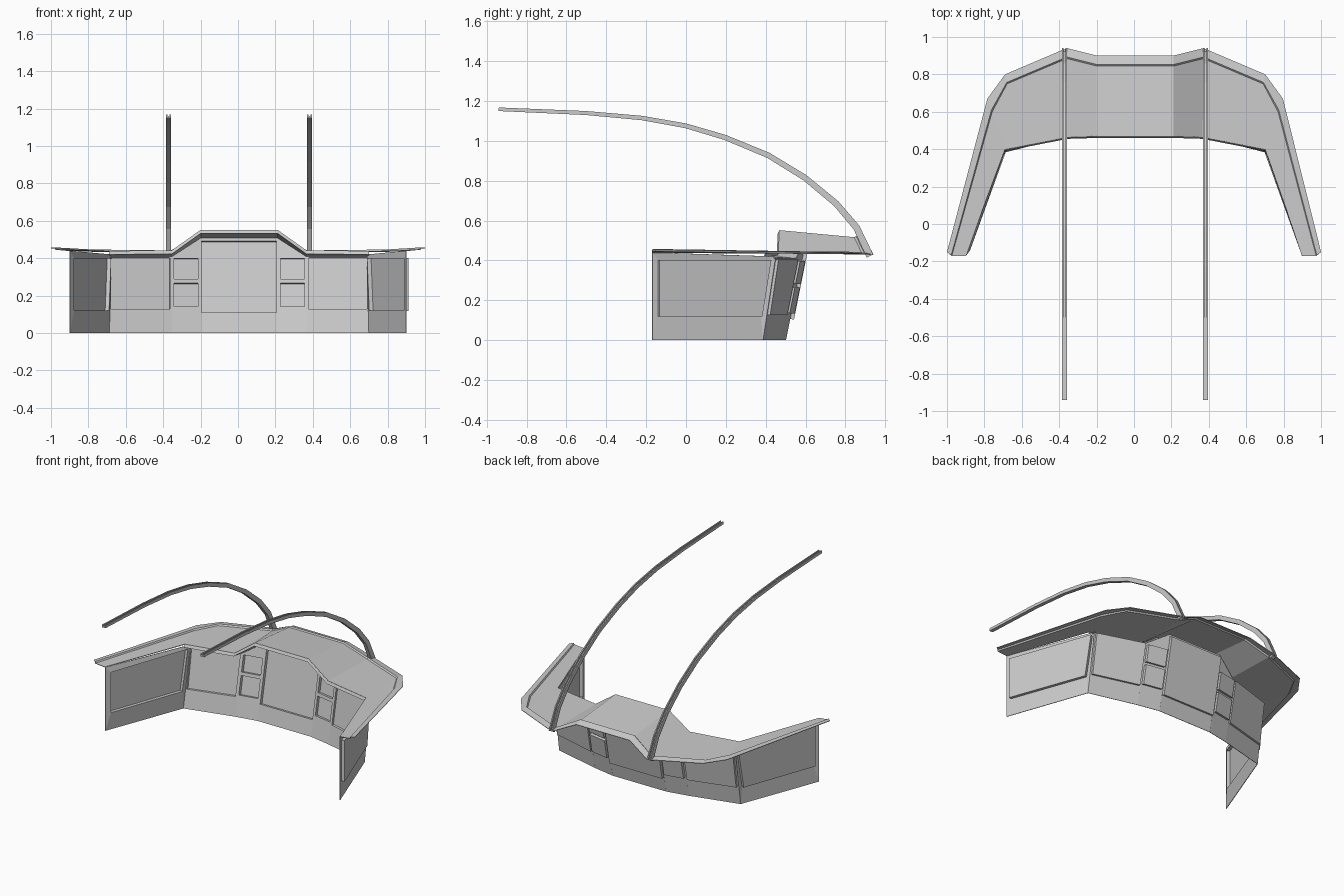
import bpy, bmesh
from mathutils import Vector

old = bpy.data.objects.get("Cube")
if old:
    bpy.data.objects.remove(old, do_unlink=True)

grey = bpy.data.materials.new("plain grey")
grey.use_nodes = True
grey.diffuse_color = (0.6, 0.6, 0.6, 1)
bsdf = next(n for n in grey.node_tree.nodes if n.type == "BSDF_PRINCIPLED")
bsdf.inputs["Base Color"].default_value = grey.diffuse_color
SHIFT = 0.006  # sideways offset of everything but the hood tips


def side(p, s):
    """Place a half-model point on side s (+1 left, -1 right)."""
    x, y, z = p
    return Vector((x * s + (SHIFT if x < 0.9 else 0), y, z))


def build(name, quads, sheet=0.004):
    """Join quads into one object, optionally as a thin sheet."""
    bm = bmesh.new()
    for q in quads:
        pts = []
        for p in q:
            if all((Vector(p) - o).length > 1e-5 for o in pts):
                pts.append(Vector(p))
        if len(pts) > 2:
            bm.faces.new([bm.verts.new(p) for p in pts])
    bmesh.ops.remove_doubles(bm, verts=bm.verts, dist=1e-5)
    bmesh.ops.recalc_face_normals(bm, faces=bm.faces)
    mesh = bpy.data.meshes.new(name)
    bm.to_mesh(mesh)
    bm.free()
    mesh.materials.append(grey)
    ob = bpy.data.objects.new(name, mesh)
    bpy.context.scene.collection.objects.link(ob)
    if sheet:
        mod = ob.modifiers.new("sheet", "SOLIDIFY")
        mod.thickness = sheet
        mod.offset = 0
    return ob


def strips(rows):
    """Quads between neighbouring rows of points."""
    return [(a[i], a[i + 1], b[i + 1], b[i])
            for a, b in zip(rows, rows[1:]) for i in range(len(a) - 1)]


def ring(a, b):
    """Quads joining two four-cornered loops."""
    return [(a[i], a[(i + 1) % 4], b[(i + 1) % 4], b[i]) for i in range(4)]


def pocket(outer, inner, push):
    """Frame, walls and floor of a recessed panel."""
    floor = [p + Vector(push) for p in inner]
    return ring(outer, inner) + ring(inner, floor) + [tuple(floor)]


# Dashboard wall: x, foot y, backward lean, top z
STATIONS = [(0, 0.5, 0.2, 0.51), (0.205, 0.5, 0.2, 0.51),
            (0.36, 0.47, 0.2, 0.41), (0.695, 0.385, 0.15, 0.41)]


def wall(x, z, s):
    for a, b in zip(STATIONS, STATIONS[1:]):
        if x <= b[0]:
            break
    t = (x - a[0]) / (b[0] - a[0])
    foot, lean = (a[k] + (b[k] - a[k]) * t for k in (1, 2))
    return side((x, foot + lean * z, z), s)


def rect(x0, x1, z0, z1, s, z2=None):
    return [wall(x0, z0, s), wall(x1, z0, s),
            wall(x1, z1 if z2 is None else z2, s), wall(x0, z1, s)]


back = (0, 0.02, -0.004)
for s, label in ((1, "left"), (-1, "right")):
    # Instrument pockets beside the screen
    inner_quads = [tuple(rect(0.205, 0.36, 0, 0.13, s))]
    inner_quads += pocket(rect(0.205, 0.36, 0.13, 0.28, s),
                          rect(0.22, 0.35, 0.14, 0.267, s), back)
    inner_quads += pocket(rect(0.205, 0.36, 0.28, 0.51, s, 0.41),
                          rect(0.22, 0.35, 0.288, 0.4, s), back)
    build(label + "_instrument_panel", inner_quads)

    # Outer dashboard panel, set back above the kick strip
    outer_quads = [tuple(rect(0.36, 0.695, 0, 0.12, s))]
    outer_quads += pocket(rect(0.36, 0.695, 0.12, 0.41, s),
                          rect(0.37, 0.685, 0.127, 0.403, s), (0, 0.015, 0))
    build(label + "_dash_panel", outer_quads)

    # Side wall with its door pocket
    frame = [(0.9, -0.17, 0), (0.695, 0.385, 0), (0.685, 0.447, 0.42), (0.9, -0.17, 0.44)]
    hole = [(0.884, -0.14, 0.12), (0.697, 0.375, 0.12), (0.686, 0.42, 0.4), (0.884, -0.14, 0.4)]
    build(label + "_side_wall", pocket([side(p, s) for p in frame],
                                       [side(p, s) for p in hole],
                                       (0.02 * s, 0.007, 0)))

# Centre screen across both halves
c = 0.205


def centre(x, z0, z1):
    return [wall(x, z0, -1), wall(x, z0, 1), wall(x, z1, 1), wall(x, z1, -1)]


build("centre_screen", pocket(centre(c, 0.1, 0.51), centre(c - 0.004, 0.108, 0.492), back)
      + [tuple(centre(c, 0, 0.1))])

# Hood: inner edge, rim line and outer edge, from side tip to centre
HOOD = [((0.902, -0.17, 0.44), (0.975, -0.17, 0.447), (1.0, -0.15, 0.455)),
        ((0.695, 0.4, 0.437), (0.765, 0.6, 0.435), (0.79, 0.67, 0.44)),
        ((0.695, 0.4, 0.437), (0.685, 0.75, 0.435), (0.695, 0.8, 0.438)),
        ((0.36, 0.465, 0.44), (0.365, 0.885, 0.432), (0.365, 0.94, 0.43)),
        ((0.205, 0.47, 0.55), (0.205, 0.845, 0.515), (0.205, 0.9, 0.505))]
rows, lip = [], []
for s in (1, -1):
    half_rows, half_lip = [], []
    for i, (a, b, d) in enumerate(HOOD):
        a, b, d = (side(p, s) for p in (a, b, d))
        step = b.lerp(d, 0.15) + Vector((0, 0, 0.008))
        half_rows.append([a, b, step, d])
        if i > 1:
            x, foot, lean, top = STATIONS[5 - i]
            half_lip.append([a, a + Vector((0, -0.008, -0.016)), wall(x, top, s)])
    rows += half_rows[::s]
    lip += half_lip[::s]
build("hood", strips(rows))
build("hood_front_lip", strips(lip))

# Curved roof bars: channel section swept along an arc, slimmer at the tip
ARC = [(0.94, 0.43), (0.87, 0.575), (0.765, 0.697), (0.605, 0.828), (0.42, 0.94),
       (0.2, 1.03), (0, 1.088), (-0.22, 1.126), (-0.5, 1.15), (-0.94, 1.168)]
arc = [Vector((0, y, z)) for y, z in ARC]
SECTION = [(-1, 1), (-1, 0), (-0.4, 0), (-0.4, 0.4), (0.4, 0.4), (0.4, 0), (1, 0), (1, 1)]
for s, label in ((1, "left"), (-1, "right")):
    loops = []
    for i, p in enumerate(arc):
        along = (arc[min(i + 1, len(arc) - 1)] - arc[max(i - 1, 0)]).normalized()
        inward = along.cross(Vector((-1, 0, 0)))
        if inward.z > 0:
            inward = -inward
        depth = 0.036 - 0.018 * i / (len(arc) - 1)
        loop = [p + Vector((0.377 * s + SHIFT + u * 0.013, 0, 0)) + inward * v * depth
                for u, v in SECTION]
        loops.append(loop + loop[:1])
    quads = strips(loops)
    for l in (loops[0], loops[-1]):
        quads += [(l[0], l[1], l[2], l[3]), (l[0], l[3], l[4], l[7]), (l[4], l[5], l[6], l[7])]
    build(label + "_roof_bar", quads, 0)
